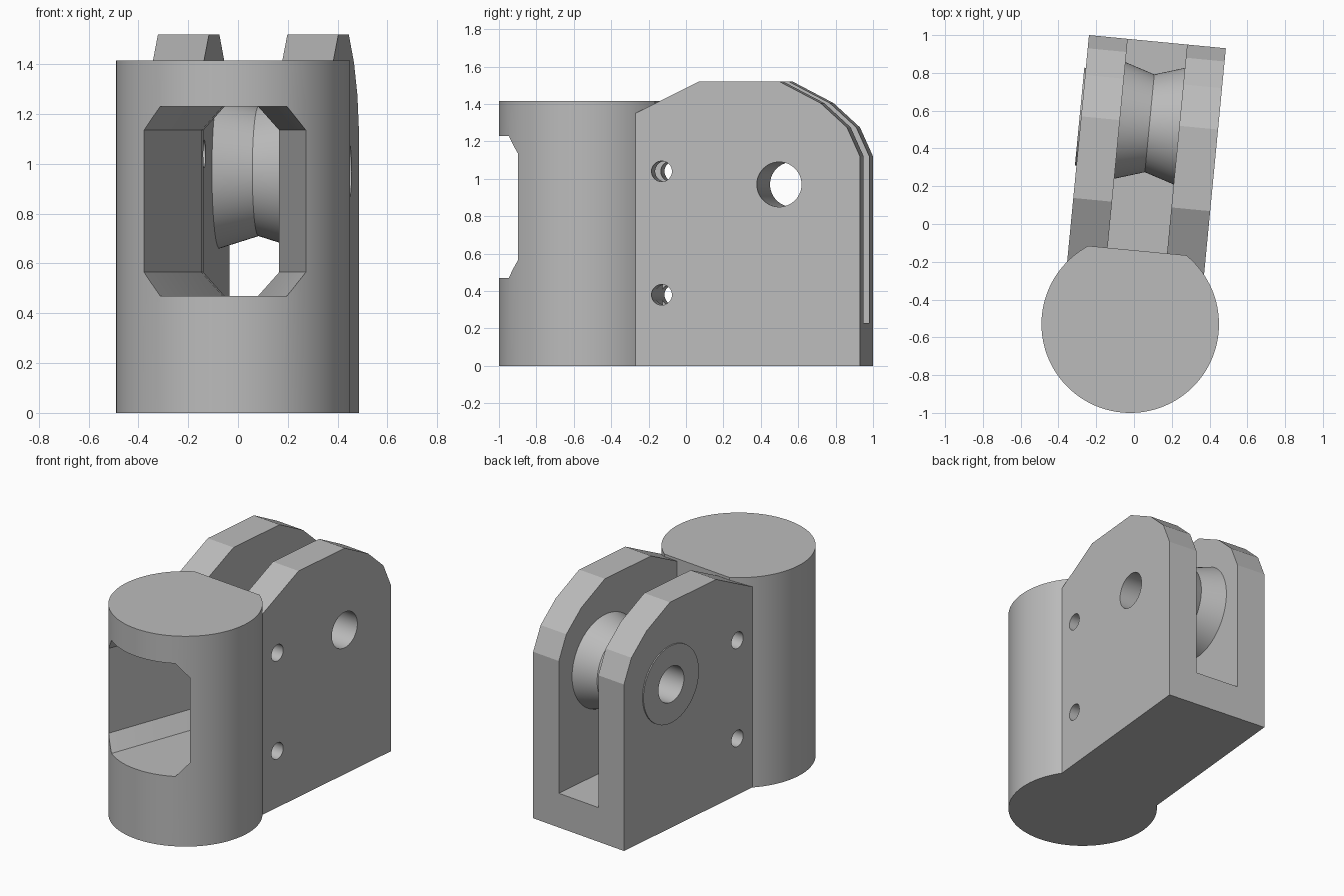
import bpy, bmesh, math
from mathutils import Matrix

cube = bpy.data.objects.get("Cube")
if cube:
    bpy.data.objects.remove(cube, do_unlink=True)

grey = bpy.data.materials.new("plain_grey")
grey.use_nodes = True
colour = (0.5, 0.5, 0.5, 1)
grey.diffuse_color = colour
grey.node_tree.nodes["Principled BSDF"].inputs["Base Color"].default_value = colour

# Local frame: x across the fork, y along it, origin on the column axis
FRAME = Matrix.Translation((-0.02, -0.53, 0)) @ Matrix.Rotation(math.radians(-5.5), 4, "Z")
R, HALF, SLOT = 0.47, 0.364, 0.158
AXLE = (1.068, 0.97)


def loft(name, rings, tube=False):
    """Skin rings of points; cap the ends, or join last to first for a tube."""
    bm = bmesh.new()
    loops = [[bm.verts.new(p) for p in ring] for ring in rings]
    pairs = list(zip(loops, loops[1:]))
    if tube:
        pairs.append((loops[-1], loops[0]))
    else:
        bm.faces.new(loops[0])
        bm.faces.new(loops[-1])
    for a, b in pairs:
        for i in range(len(a)):
            j = (i + 1) % len(a)
            bm.faces.new((a[i], a[j], b[j], b[i]))
    bmesh.ops.recalc_face_normals(bm, faces=bm.faces[:])
    mesh = bpy.data.meshes.new(name)
    bm.to_mesh(mesh)
    bm.free()
    mesh.materials.append(grey)
    obj = bpy.data.objects.new(name, mesh)
    obj.matrix_world = FRAME
    bpy.context.collection.objects.link(obj)
    return obj


def across(profile, x0, x1):
    return [[(x, y, z) for y, z in profile] for x in (x0, x1)]


def circle(x, centre, r, n=72):
    return [(x, centre[0] + r * math.cos(math.tau * i / n),
             centre[1] + r * math.sin(math.tau * i / n)) for i in range(n)]


def select(obj):
    bpy.ops.object.select_all(action="DESELECT")
    obj.select_set(True)
    bpy.context.view_layer.objects.active = obj


def combine(target, tool, operation):
    tool.hide_render = True
    mod = target.modifiers.new("boolean", "BOOLEAN")
    mod.object, mod.operation, mod.solver = tool, operation, "EXACT"
    select(target)
    bpy.ops.object.modifier_apply(modifier=mod.name)
    bpy.data.objects.remove(tool, do_unlink=True)


# Fork block with sloped front and faceted rear shoulder
side = [(0.2, 0), (1.502, 0), (1.502, 1.12), (1.432, 1.275), (1.29, 1.405),
        (1.07, 1.52), (0.636, 1.52), (0.2, 1.302)]
body = loft("housing", across(side, -HALF, HALF))

# Slot between the two cheeks
slot = [(0.306, 0.23), (1.7, 0.23), (1.7, 1.7), (0.306, 1.7)]
combine(body, loft("slot_cutter", across(slot, -SLOT, SLOT)), "DIFFERENCE")

# Round column, flattened toward the fork
flat = math.asin(0.391 / R)
steps = 96
start, sweep = math.pi - flat, math.pi + 2 * flat
arc = [(R * math.cos(start + sweep * i / steps), R * math.sin(start + sweep * i / steps))
       for i in range(steps + 1)]
column = loft("column", [[(x, y, z) for x, y in arc] for z in (0, 1.415)])
combine(body, column, "UNION")


# Funnel window with clipped corners, narrowing into the slot
def window_ring(y, w, low=0.47, high=1.23, cx=0.085, cz=0.095):
    half = [(w - cx, low), (w, low + cz), (w, high - cz), (w - cx, high)]
    return [(x, y, z) for x, z in half + [(-x, z) for x, z in reversed(half)]]


window = loft("window_cutter", [window_ring(-0.52, 0.374), window_ring(0.306, SLOT - 0.001),
                                window_ring(0.42, SLOT - 0.001)])
combine(body, window, "DIFFERENCE")

# Axle bore and two cross holes
for centre, r in ((AXLE, 0.12), ((0.437, 1.04), 0.055), ((0.437, 0.38), 0.055)):
    drill = loft("drill", [circle(x, centre, r) for x in (-0.6, 0.6)])
    combine(body, drill, "DIFFERENCE")


# Grooved pulley and thin washer, both turned around the axle
def turned(name, profile):
    return loft(name, [circle(x, AXLE, r) for x, r in profile], tube=True)


pulley = turned("pulley", [(-SLOT, 0.12), (-SLOT, 0.31), (0, 0.26), (SLOT, 0.31), (SLOT, 0.12)])
washer = turned("washer", [(-HALF - 0.008, 0.12), (-HALF - 0.008, 0.26),
                           (-HALF + 0.001, 0.26), (-HALF + 0.001, 0.12)])

for obj in (body, pulley, washer):
    select(obj)
    bpy.ops.object.shade_smooth_by_angle(angle=math.radians(12))
